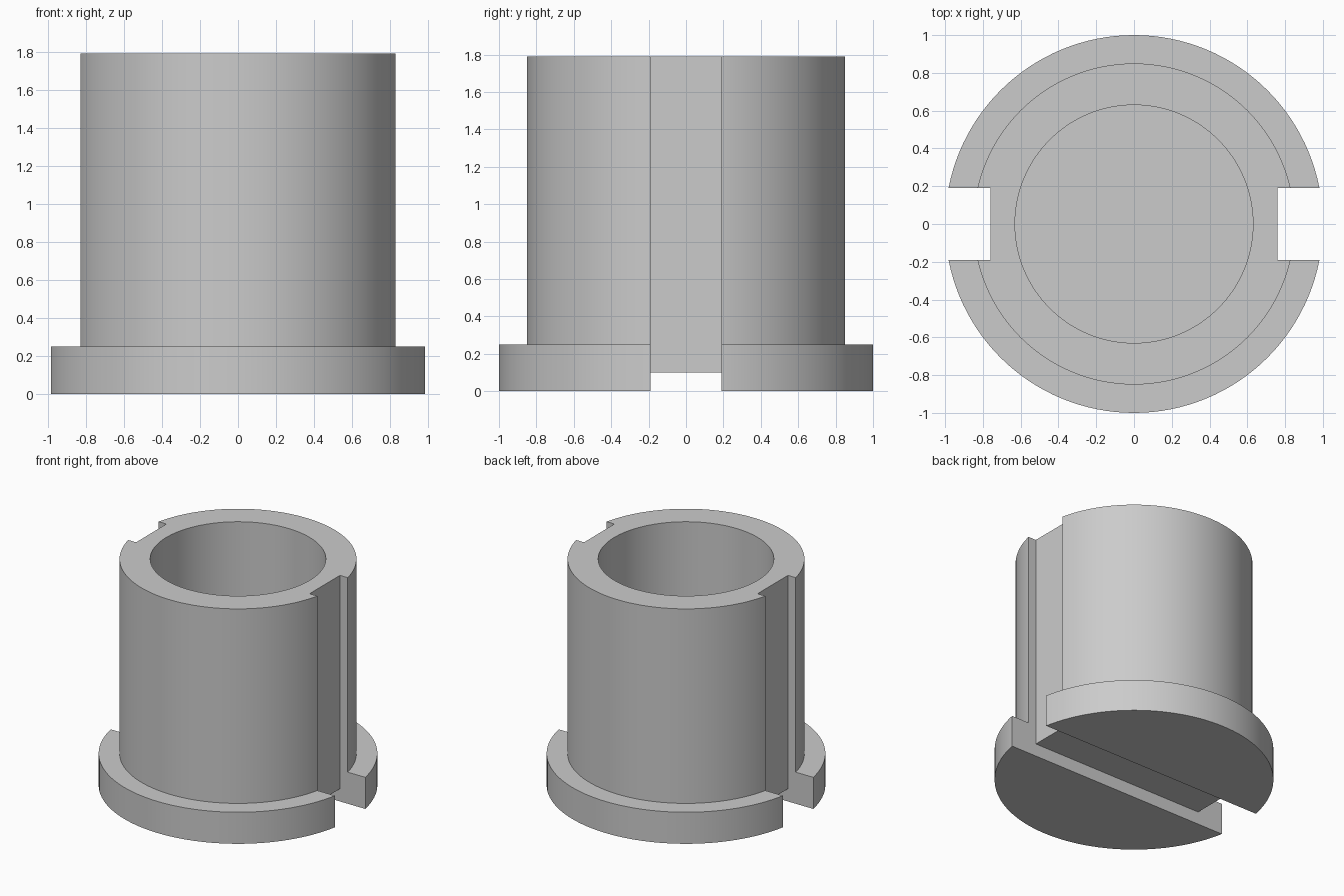
import bpy
import bmesh
import math

cube = bpy.data.objects.get("Cube")
if cube:
    bpy.data.objects.remove(cube, do_unlink=True)

SEGMENTS = 128
FLANGE_R, BODY_R, BORE_R = 1.0, 0.85, 0.63
FLANGE_H, HEIGHT, FLOOR_Z = 0.25, 1.79, 0.25
SLOT_W, SLOT_H, KEYWAY_X = 0.38, 0.10, 0.76

grey = bpy.data.materials.new("plain grey")
grey.use_nodes = True
colour = (0.6, 0.6, 0.6, 1.0)
grey.diffuse_color = colour
grey.node_tree.nodes["Principled BSDF"].inputs["Base Color"].default_value = colour


def new_object(name, bm):
    bmesh.ops.recalc_face_normals(bm, faces=bm.faces)
    mesh = bpy.data.meshes.new(name)
    bm.to_mesh(mesh)
    bm.free()
    mesh.materials.append(grey)
    obj = bpy.data.objects.new(name, mesh)
    bpy.context.collection.objects.link(obj)
    return obj


def lathe(name, profile):
    """Stack rings of (radius, z) and cap both ends."""
    bm = bmesh.new()
    rings = []
    for r, z in profile:
        angles = [2 * math.pi * i / SEGMENTS for i in range(SEGMENTS)]
        rings.append([bm.verts.new((r * math.cos(a), r * math.sin(a), z)) for a in angles])
    for low, high in zip(rings, rings[1:]):
        for i in range(SEGMENTS):
            j = (i + 1) % SEGMENTS
            bm.faces.new((low[i], low[j], high[j], high[i]))
    bm.faces.new(rings[0])
    bm.faces.new(rings[-1])
    return new_object(name, bm)


def box_cutter(name, x0, x1, z0, z1):
    bm = bmesh.new()
    bmesh.ops.create_cube(bm, size=1)
    for v in bm.verts:
        v.co.x = x1 if v.co.x > 0 else x0
        v.co.y *= SLOT_W
        v.co.z = z1 if v.co.z > 0 else z0
    return new_object(name, bm)


# Flanged cup with a blind bore
bushing = lathe("flanged_bushing", [
    (FLANGE_R, 0), (FLANGE_R, FLANGE_H), (BODY_R, FLANGE_H),
    (BODY_R, HEIGHT), (BORE_R, HEIGHT), (BORE_R, FLOOR_Z)])

# Keyways on both sides and the cross slot underneath
cutters = [
    box_cutter("left_keyway_cutter", KEYWAY_X, 1.2, -0.2, 2),
    box_cutter("right_keyway_cutter", -1.2, -KEYWAY_X, -0.2, 2),
    box_cutter("bottom_slot_cutter", -1.3, 1.3, -0.3, SLOT_H),
]
bpy.context.view_layer.objects.active = bushing
for cutter in cutters:
    mod = bushing.modifiers.new(cutter.name, "BOOLEAN")
    mod.operation = "DIFFERENCE"
    mod.solver = "EXACT"
    mod.object = cutter
    bpy.ops.object.modifier_apply(modifier=mod.name)
    bpy.data.objects.remove(cutter, do_unlink=True)

# Smooth round walls with sharp rims
bpy.ops.object.select_all(action="DESELECT")
bushing.select_set(True)
bpy.ops.object.shade_smooth_by_angle(angle=math.radians(30))
